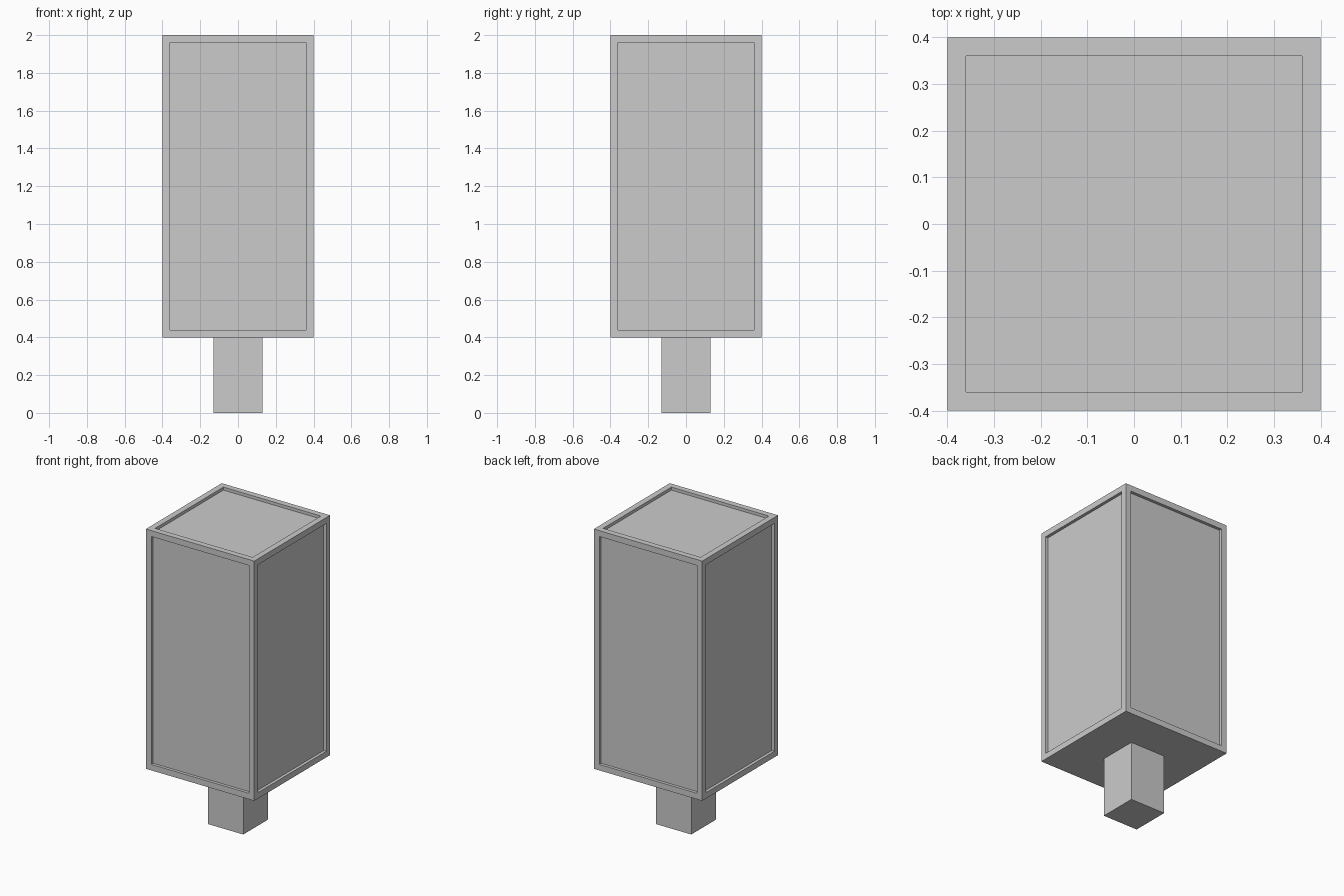
import bpy
import bmesh
from mathutils import Matrix

if "Cube" in bpy.data.objects:
    bpy.data.objects.remove(bpy.data.objects["Cube"])


def box(name, size, z_min, panel_border=0.0, panel_depth=0.0):
    """Box standing at z_min; optionally sink a panel into every face but the bottom."""
    bm = bmesh.new()
    bmesh.ops.create_cube(bm, size=1.0)
    bmesh.ops.transform(bm, verts=bm.verts,
                        matrix=Matrix.Translation((0, 0, z_min + size[2] / 2))
                        @ Matrix.Diagonal((*size, 1)))
    bm.normal_update()
    if panel_border:
        panels = [f for f in bm.faces if f.normal.z > -0.5]
        # Flat border first, then straight recess walls
        bmesh.ops.inset_individual(bm, faces=panels, thickness=panel_border,
                                   use_even_offset=True)
        bm.normal_update()
        bmesh.ops.inset_individual(bm, faces=panels, thickness=0.0,
                                   depth=-panel_depth)
    mesh = bpy.data.meshes.new(name)
    bm.to_mesh(mesh)
    bm.free()
    obj = bpy.data.objects.new(name, mesh)
    bpy.context.collection.objects.link(obj)
    return obj


# Square post underneath
box("post", (0.26, 0.26, 0.4), 0.0)

# Tall body with recessed panels on four sides and top
box("panelled_body", (0.8, 0.8, 1.6), 0.4, panel_border=0.04, panel_depth=0.02)
